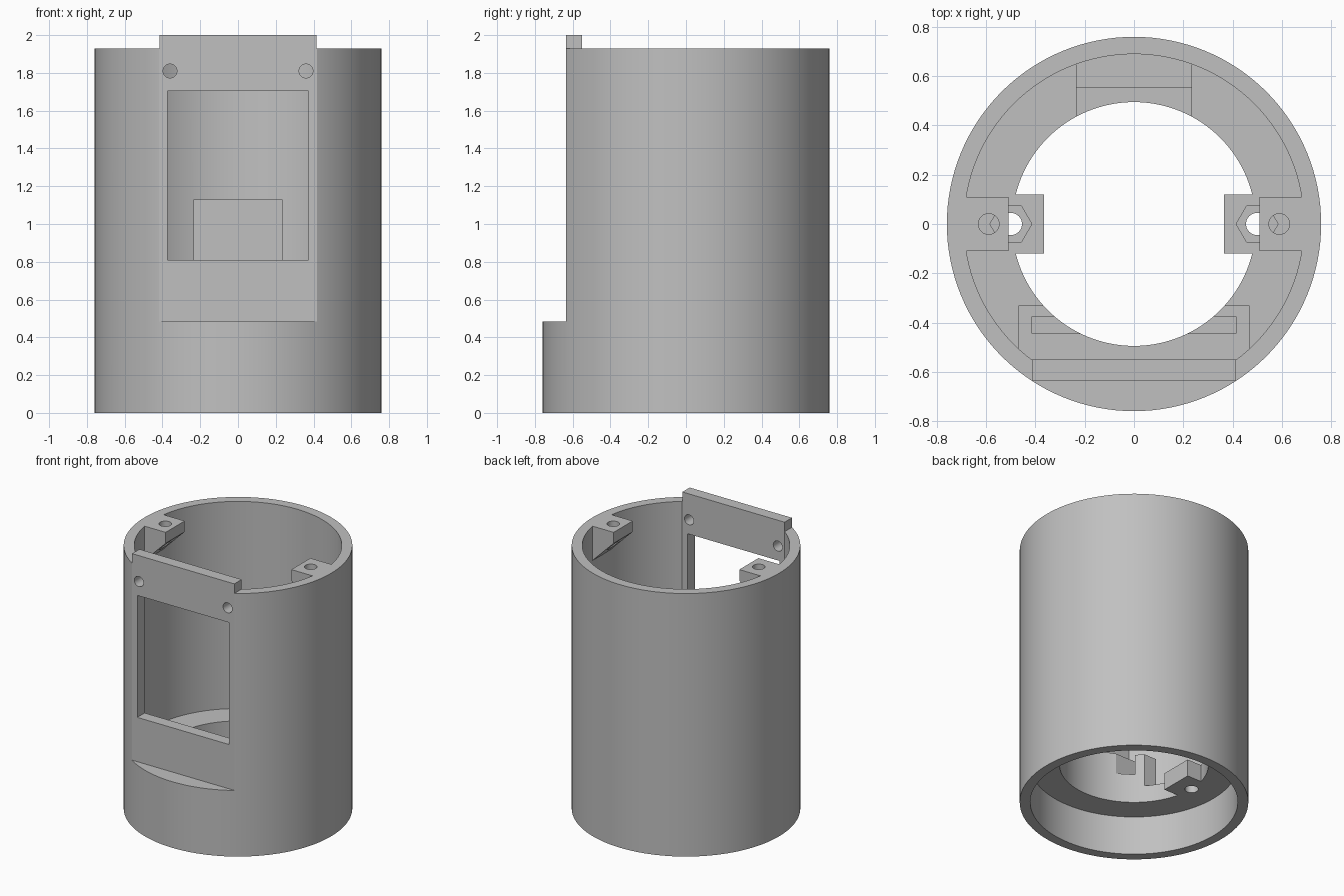
import bpy, bmesh, math
from mathutils import Vector

if "Cube" in bpy.data.objects:
    bpy.data.objects.remove(bpy.data.objects["Cube"], do_unlink=True)

SEGMENTS = 128
RIM, TOP = 1.93, 2.0              # tube rim, top of the front plate
OUTER, INNER, BORE = 0.76, 0.69, 0.495
FLOOR_LOW, FLOOR_TOP = 0.285, 0.41
PLATE_FRONT, PLATE_BACK, PLATE_HALF = -0.635, -0.55, 0.415

grey = bpy.data.materials.new("light grey plastic")
grey.use_nodes = True
colour = (0.53, 0.53, 0.53, 1)
grey.diffuse_color = colour
grey.node_tree.nodes["Principled BSDF"].inputs["Base Color"].default_value = colour


def prism(name, outline, offset):
    """Solid made by sweeping a flat outline along an offset."""
    bm = bmesh.new()
    face = bm.faces.new([bm.verts.new(p) for p in outline])
    swept = bmesh.ops.extrude_face_region(bm, geom=[face])
    verts = [v for v in swept["geom"] if isinstance(v, bmesh.types.BMVert)]
    bmesh.ops.translate(bm, verts=verts, vec=Vector(offset))
    bmesh.ops.recalc_face_normals(bm, faces=bm.faces)
    mesh = bpy.data.meshes.new(name)
    bm.to_mesh(mesh)
    bm.free()
    mesh.materials.append(grey)
    obj = bpy.data.objects.new(name, mesh)
    bpy.context.scene.collection.objects.link(obj)
    return obj


def box(name, x, y, z):
    outline = [(x[0], y[0], z[0]), (x[1], y[0], z[0]),
               (x[1], y[1], z[0]), (x[0], y[1], z[0])]
    return prism(name, outline, (0, 0, z[1] - z[0]))


def cylinder(name, radius, z, x=0, sides=SEGMENTS):
    turns = [math.tau * i / sides for i in range(sides)]
    outline = [(x + radius * math.cos(a), radius * math.sin(a), z[0]) for a in turns]
    return prism(name, outline, (0, 0, z[1] - z[0]))


def combine(target, tool, operation="DIFFERENCE"):
    """Apply a boolean and discard the helper."""
    mod = target.modifiers.new("boolean", "BOOLEAN")
    mod.operation, mod.object, mod.solver = operation, tool, "EXACT"
    bpy.context.view_layer.update()
    graph = bpy.context.evaluated_depsgraph_get()
    mesh = bpy.data.meshes.new_from_object(target.evaluated_get(graph))
    target.modifiers.clear()
    target.data = mesh
    bpy.data.objects.remove(tool, do_unlink=True)


# Outer tube with the flat front
housing = cylinder("housing", OUTER, (0, TOP))
combine(housing, box("front_flat", (-1, 1), (-1, PLATE_FRONT), (0.485, 2.2)))

# Upper cavity, flat behind the front plate, and the round recess underneath
cavity = cylinder("cavity", INNER, (FLOOR_TOP, 2.2))
combine(cavity, box("plate_backing", (-1, 1), (-1, PLATE_BACK), (0.2, 2.4)))
combine(housing, cavity)
combine(housing, cylinder("bottom_recess", INNER, (-0.1, FLOOR_LOW)))

# Front slotted holder and stepped back support, standing on the floor ring
holder = box("front_holder", (-0.47, 0.47), (-0.58, -0.33), (0.35, 0.65))
combine(holder, box("holder_slot", (-0.415, 0.415), (-0.445, -0.375), (0.5, 0.8)))
combine(housing, holder, "UNION")
support = prism("back_support", [
    (-0.235, 0.4, 0.35), (-0.235, 0.72, 0.35), (-0.235, 0.72, 1.13),
    (-0.235, 0.555, 1.13), (-0.235, 0.555, 0.62), (-0.235, 0.4, 0.62)], (0.47, 0, 0))
combine(housing, support, "UNION")

# Large bore through the floor, leaving two square side tabs
bore = cylinder("bore", BORE, (0.2, 1.3))
for side in (-1, 1):
    span = sorted((side * 0.365, side * 0.7))
    combine(bore, box("tab_space", span, (-0.12, 0.12), (0.1, 1.4)))
combine(housing, bore)

for side in (-1, 1):
    # Bolt hole and nut pocket in each floor tab
    combine(housing, cylinder("bolt_hole", 0.045, (0.2, 0.6), side * 0.5, 32))
    combine(housing, cylinder("nut_pocket", 0.085, (0.34, 0.6), side * 0.5, 6))
    # Gusseted screw lug under the rim
    lug = prism("rim_lug", [
        (side * 0.51, -0.11, 1.97), (side * 0.72, -0.11, 1.97),
        (side * 0.72, -0.11, 1.64), (side * 0.51, -0.11, 1.85)], (0, 0.22, 0))
    combine(housing, lug, "UNION")
    combine(housing, cylinder("lug_hole", 0.042, (1.5, 2.2), side * 0.59, 32))

# Trim the rim so that only the front plate stands above it
combine(housing, box("rim_trim", (-1, 1), (PLATE_BACK, 1), (RIM, 2.3)))
for side in (-1, 1):
    span = sorted((side * PLATE_HALF, side * 1.1))
    combine(housing, box("plate_side_trim", span, (-1, 0), (RIM, 2.3)))

# Window and the two screw holes in the front plate
combine(housing, box("window", (-0.373, 0.373), (-0.8, -0.5), (0.81, 1.705)))
for side in (-1, 1):
    outline = [(side * 0.36 + 0.037 * math.cos(math.tau * i / 32), -0.8,
                1.81 + 0.037 * math.sin(math.tau * i / 32)) for i in range(32)]
    combine(housing, prism("plate_hole", outline, (0, 0.32, 0)))

# Smooth the round walls, keep the edges sharp
bpy.ops.object.select_all(action="DESELECT")
housing.select_set(True)
bpy.context.view_layer.objects.active = housing
bpy.ops.object.shade_smooth_by_angle(angle=math.radians(25))
